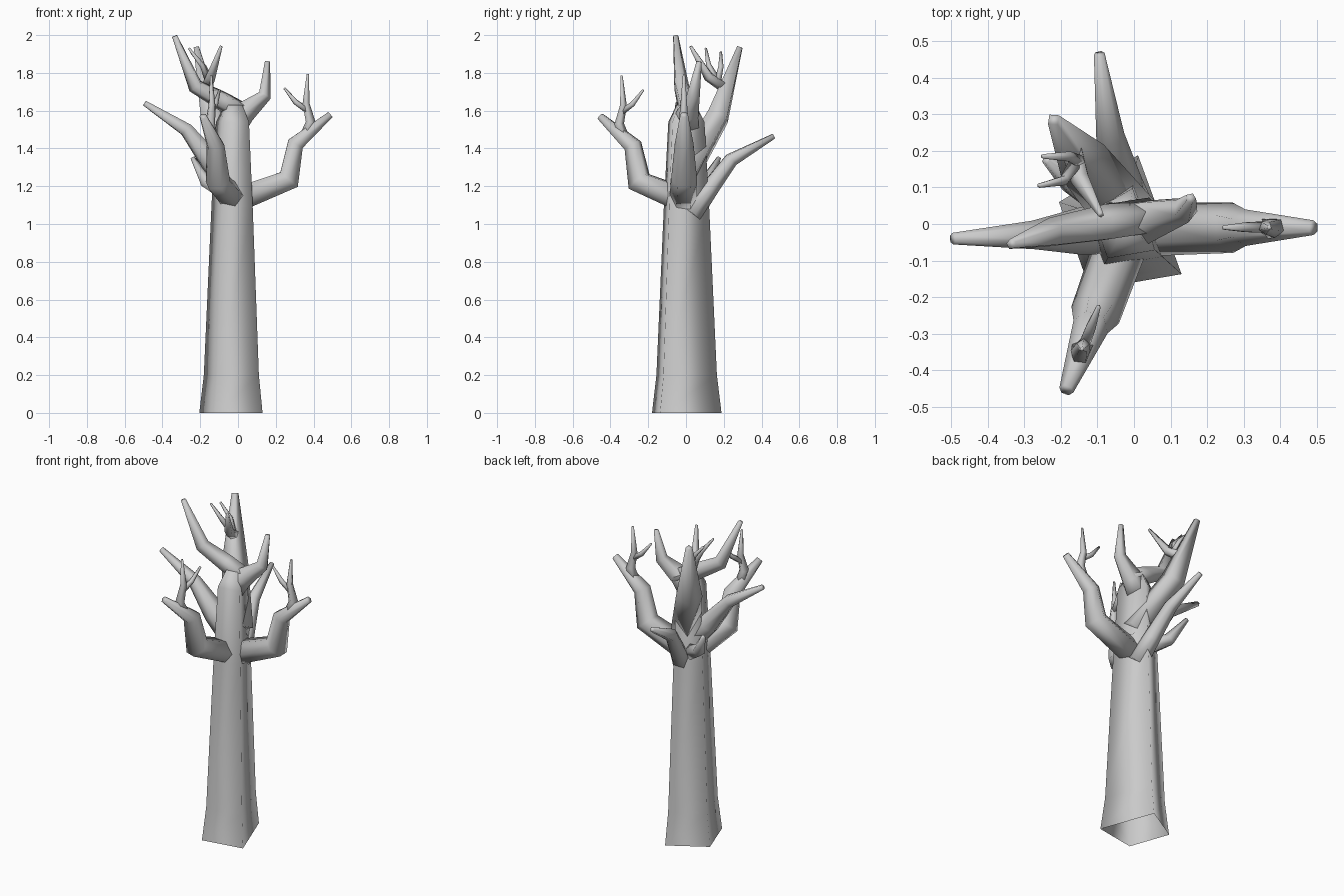
import bpy, bmesh, math
from mathutils import Vector, Matrix


def finish(name, bm):
    bmesh.ops.recalc_face_normals(bm, faces=bm.faces)
    me = bpy.data.meshes.new(name)
    bm.to_mesh(me)
    bm.free()
    me.shade_smooth()
    ob = bpy.data.objects.new(name, me)
    bpy.context.collection.objects.link(ob)
    return ob


def skin(bm, rings):
    for a, b in zip(rings, rings[1:]):
        n = len(a)
        for i in range(n):
            j = (i + 1) % n
            bm.faces.new((a[i], a[j], b[j], b[i]))


def limb(name, path, n=6, turn=0, lift=0):
    """Tapered tube along (x, y, z, radius) points with mitred bends."""
    rot = Matrix.Rotation(math.radians(turn), 3, 'Z')
    pts = [rot @ Vector(p[:3]) + Vector((0, 0, lift)) for p in path]
    segs = [(b - a).normalized() for a, b in zip(pts, pts[1:])]
    bm = bmesh.new()
    rings = []
    side = segs[0].cross(Vector((0, 0, 1))).normalized()
    for k, p in enumerate(pts):
        a, b = segs[max(k - 1, 0)], segs[min(k, len(segs) - 1)]
        d = (a + b).normalized()
        side = (side - d * side.dot(d)).normalized()
        up = d.cross(side)
        r = path[k][3] * 1.06
        rings.append([bm.verts.new(p + r * (side * math.cos(t) + up * math.sin(t)))
                      for t in (2 * math.pi * i / n for i in range(n))])
    skin(bm, rings)
    bm.faces.new(rings[0])
    bm.faces.new(rings[-1])
    return finish(name, bm)


# Trunk: irregular four-sided section tapering upwards, open at the foot
corners = [(0.15, -0.137), (0.031, 0.188), (-0.185, 0.06), (-0.10, -0.18)]
bm = bmesh.new()
rings = [[bm.verts.new((x * s - 0.02, y * s, z)) for x, y in corners]
         for z, s in [(0, 1), (0.2, 0.87), (1.1, 0.65), (1.54, 0.52), (1.63, 0.28)]]
skin(bm, rings)
bm.faces.new(rings[-1])
finish("trunk", bm)

# Two matching elbow branches with forked twigs (right and front)
for label, turn, lift in (("right", 0, 0), ("front", -111, -0.01)):
    limb(label + "_branch", [(0.0, -0.015, 1.13, .07), (0.27, -0.01, 1.235, .065),
                             (0.305, -0.01, 1.425, .047), (0.49, -0.01, 1.58, .019)], 6, turn, lift)
    limb(label + "_twig", [(0.35, -0.01, 1.45, .03), (0.385, -0.01, 1.54, .026),
                           (0.36, -0.01, 1.64, .018), (0.37, -0.01, 1.795, .006)], 5, turn, lift)
    limb(label + "_twig_fork", [(0.37, -0.01, 1.60, .017), (0.305, -0.01, 1.645, .014),
                                (0.245, -0.01, 1.72, .006)], 5, turn, lift)

# Two long spreading branches (left and back)
limb("left_branch", [(0.0, 0.0, 1.17, .07), (-0.14, -0.02, 1.33, .062),
                     (-0.275, -0.03, 1.50, .037), (-0.495, -0.04, 1.64, .015)])
limb("back_branch", [(0.0, 0.03, 1.05, .055), (-0.03, 0.12, 1.18, .047),
                     (-0.065, 0.24, 1.34, .037), (-0.095, 0.465, 1.465, .014)])

# Thick upright branch at the back left, with its forked twigs
limb("upright_branch", [(0.0, 0.0, 1.27, .08), (-0.14, 0.17, 1.57, .07),
                        (-0.22, 0.285, 1.935, .018)], 4)
limb("upright_twig", [(-0.17, 0.21, 1.72, .03), (-0.145, 0.12, 1.78, .026),
                      (-0.09, 0.025, 1.94, .008)], 5)
limb("upright_twig_fork", [(-0.155, 0.17, 1.75, .02), (-0.19, 0.12, 1.84, .014),
                           (-0.26, 0.105, 1.93, .006)], 5)
limb("upright_twig_tip", [(-0.15, 0.17, 1.76, .018), (-0.18, 0.185, 1.83, .014),
                          (-0.25, 0.185, 1.91, .006)], 5)

# Small low stub at the back left
limb("low_stub", [(-0.04, 0.03, 1.15, .05), (-0.165, 0.11, 1.22, .036),
                  (-0.24, 0.175, 1.35, .012)], 5)

# Crown: two limbs splitting from the trunk top
limb("crown_right", [(-0.03, 0.0, 1.52, .075), (0.03, 0.01, 1.59, .06),
                     (0.14, 0.04, 1.68, .035), (0.155, 0.07, 1.86, .014)], 5)
limb("crown_left", [(0.05, 0.02, 1.58, .05), (-0.08, 0.0, 1.65, .05),
                    (-0.225, -0.025, 1.73, .04), (-0.335, -0.055, 1.995, .014)], 5)
